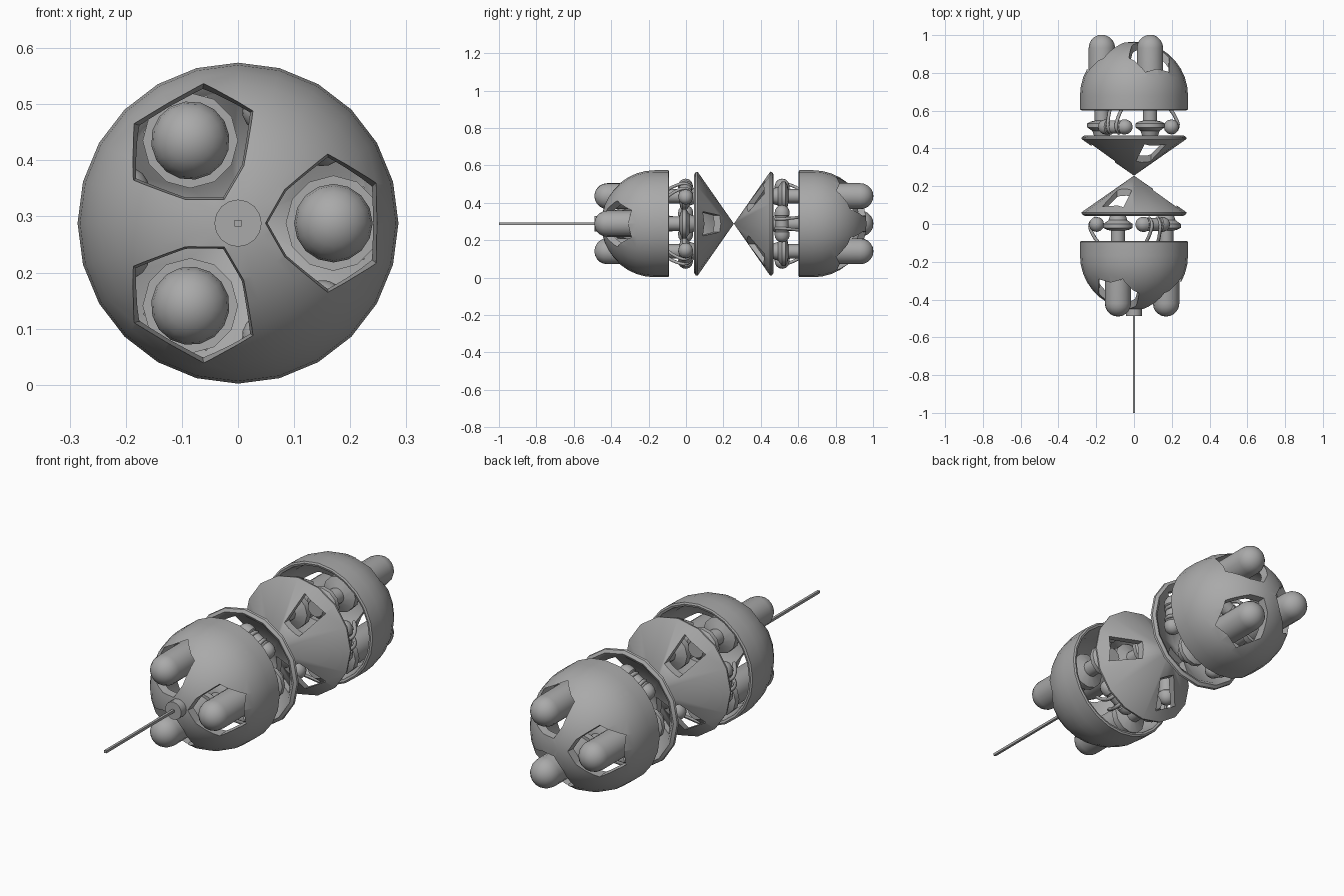
import bpy, bmesh
from math import sin, cos, pi, radians
from mathutils import Matrix, Vector

if "Cube" in bpy.data.objects:
    bpy.data.objects.remove(bpy.data.objects["Cube"])

CZ, MID = 0.288, 0.256          # axis height, mirror point between the halves
THIRDS = [0, 120, 240]

# dark grey metal for every part
METAL = bpy.data.materials.new("dark_metal")
METAL.diffuse_color = (0.4, 0.4, 0.4, 1)
METAL.use_nodes = True
METAL.node_tree.nodes["Principled BSDF"].inputs["Base Color"].default_value = METAL.diffuse_color


def shade(ob, angle):
    bpy.ops.object.select_all(action='DESELECT')
    ob.select_set(True)
    bpy.context.view_layer.objects.active = ob
    bpy.ops.object.shade_smooth_by_angle(angle=radians(angle))


def make(name, bm, mat, smooth=35):
    bmesh.ops.remove_doubles(bm, verts=bm.verts, dist=1e-5)
    bmesh.ops.recalc_face_normals(bm, faces=bm.faces)
    me = bpy.data.meshes.new(name)
    bm.to_mesh(me)
    bm.free()
    me.transform(mat)
    me.materials.append(METAL)
    ob = bpy.data.objects.new(name, me)
    bpy.context.collection.objects.link(ob)
    shade(ob, smooth)
    return ob


def lathe(name, profile, n, mat, closed=False, smooth=35):
    """Revolve (radius, y) points around the y axis."""
    bm = bmesh.new()
    rings = [[bm.verts.new((r * cos(2 * pi * i / n), y, r * sin(2 * pi * i / n)))
              for i in range(n)] if r > 0 else [bm.verts.new((0, y, 0))] * n
             for r, y in profile]
    pairs = list(zip(rings, rings[1:]))
    if closed:
        pairs.append((rings[-1], rings[0]))
    for a, b in pairs:
        for i in range(n):
            j = (i + 1) % n
            vs = list(dict.fromkeys([a[i], a[j], b[j], b[i]]))
            if len(vs) > 2:
                bm.faces.new(vs)
    return make(name, bm, mat, smooth)


def cut(ob, outline, y0, y1, mat, s0=1, s1=1, smooth=30):
    """Cut three (tapered) prisms, outlined in the xz plane, through an object."""
    bm = bmesh.new()
    cx = 0.165                   # the taper closes in on the rod axis
    for a in THIRDS:
        rot = Matrix.Rotation(radians(-a), 4, 'Y')
        lo, hi = [[bm.verts.new(rot @ Vector((cx + (x - cx) * s, y, z * s)))
                   for x, z in outline] for y, s in ((y0, s0), (y1, s1))]
        bm.faces.new(lo)
        bm.faces.new(hi)
        for i in range(len(lo)):
            j = (i + 1) % len(lo)
            bm.faces.new((lo[i], lo[j], hi[j], hi[i]))
    c = make("window_cutter", bm, mat)
    c.hide_render = True
    m = ob.modifiers.new("windows", 'BOOLEAN')
    m.operation, m.solver, m.object = 'DIFFERENCE', 'EXACT', c
    # bake the cut, split flat ngons cleanly and restore sharp edges
    me = bpy.data.meshes.new_from_object(
        ob.evaluated_get(bpy.context.evaluated_depsgraph_get()))
    ob.modifiers.clear()
    ob.data = me
    bm = bmesh.new()
    bm.from_mesh(me)
    bmesh.ops.triangulate(bm, faces=[f for f in bm.faces if len(f.verts) > 4])
    bm.to_mesh(me)
    bm.free()
    bpy.data.objects.remove(c)
    shade(ob, smooth)


def arc(r, yc, n):
    """Quarter circle in the profile plane, from the side to the front pole."""
    return [(r * cos(pi / 2 * i / n) if i < n else 0, yc - r * sin(pi / 2 * i / n))
            for i in range(n + 1)]


def wire(name, pts, r, mat):
    cu = bpy.data.curves.new(name, 'CURVE')
    cu.dimensions = '3D'
    cu.bevel_depth, cu.bevel_resolution, cu.resolution_u = r, 1, 4
    cu.materials.append(METAL)
    sp = cu.splines.new('BEZIER')
    sp.bezier_points.add(len(pts) - 1)
    for bp, p in zip(sp.bezier_points, pts):
        bp.co = p
        bp.handle_left_type = bp.handle_right_type = 'AUTO'
    ob = bpy.data.objects.new(name, cu)
    bpy.context.collection.objects.link(ob)
    ob.matrix_world = mat


def half(side, mat):
    # thick hollow dome with three hexagonal windows
    dome = lathe(side + "_dome",
                 [(0.268, -0.093), (0.278, -0.09), (0.286, -0.094)]
                 + arc(0.286, -0.167, 9) + arc(0.25, -0.167, 9)[::-1], 24, mat, True)
    cut(dome, [(0.06, 0), (0.09, -0.055), (0.16, -0.12), (0.25, -0.075),
               (0.25, 0.075), (0.16, 0.12), (0.09, 0.055)],
        -0.6, -0.13, mat, 1.25, 0.8)

    # hollow cone with three tapered windows
    cone = lathe(side + "_cone",
                 [(0, 0.256), (0.278, 0.062), (0.276, 0.052), (0.262, 0.043),
                  (0.248, 0.05), (0.24, 0.06), (0, 0.215)], 16, mat)
    cut(cone, [(0.1, -0.045), (0.225, -0.065), (0.225, 0.065), (0.1, 0.045)],
        0.0, 0.3, mat)

    for k, a in enumerate(THIRDS):
        # round-nosed rod with its neck and flanged foot
        at = mat @ Matrix.Rotation(radians(-a), 4, 'Y') @ Matrix.Translation((0.17, 0, 0))
        lathe(f"{side}_rod_{k}", [(0, -0.14), (0.07, -0.14)] + arc(0.07, -0.42, 5),
              16, at)
        lathe(f"{side}_rod_foot_{k}",
              [(0, -0.16), (0.085, -0.16), (0.085, -0.13), (0.038, -0.11),
               (0.038, -0.035), (0.06, -0.03), (0.078, -0.02), (0.078, 0.0),
               (0.05, 0.02), (0.04, 0.05), (0, 0.05)], 12, at)
        # tangential canister between the rods, with banded round ends
        opp = mat @ Matrix.Rotation(radians(-a - 60), 4, 'Y')
        lie = opp @ Matrix.Translation((0.198, -0.002, 0)) @ Matrix.Rotation(pi / 2, 4, 'X')
        end = arc(0.04, -0.06, 4)
        lathe(f"{side}_canister_{k}",
              [(r, -y) for r, y in end[::-1]] + [(0.04, 0.045), (0.035, 0.04),
               (0.035, -0.04), (0.04, -0.045)] + end, 12, lie)
        # curved hoses from the canister up into the dome
        for i, s in enumerate((-1, 1)):
            wire(f"{side}_hose_{k}_{i}",
                 [(0.2, 0.034, s * 0.025), (0.232, 0.0, s * 0.025),
                  (0.218, -0.055, s * 0.03), (0.17, -0.12, s * 0.04)], 0.009, opp)


base = Matrix.Translation((0, 0, CZ))
half("front", base)
half("back", base @ Matrix.Translation((0, 2 * MID, 0)) @ Matrix.Rotation(pi, 4, 'Z'))

# nose collar and long square probe
lathe("nose_collar", [(0, -0.44), (0.042, -0.44), (0.042, -0.488), (0, -0.488)], 16, base)
lathe("probe", [(0, -0.48), (0.0085, -0.48), (0.0085, -1.0), (0, -1.0)], 4,
      base @ Matrix.Rotation(pi / 4, 4, 'Y'))
